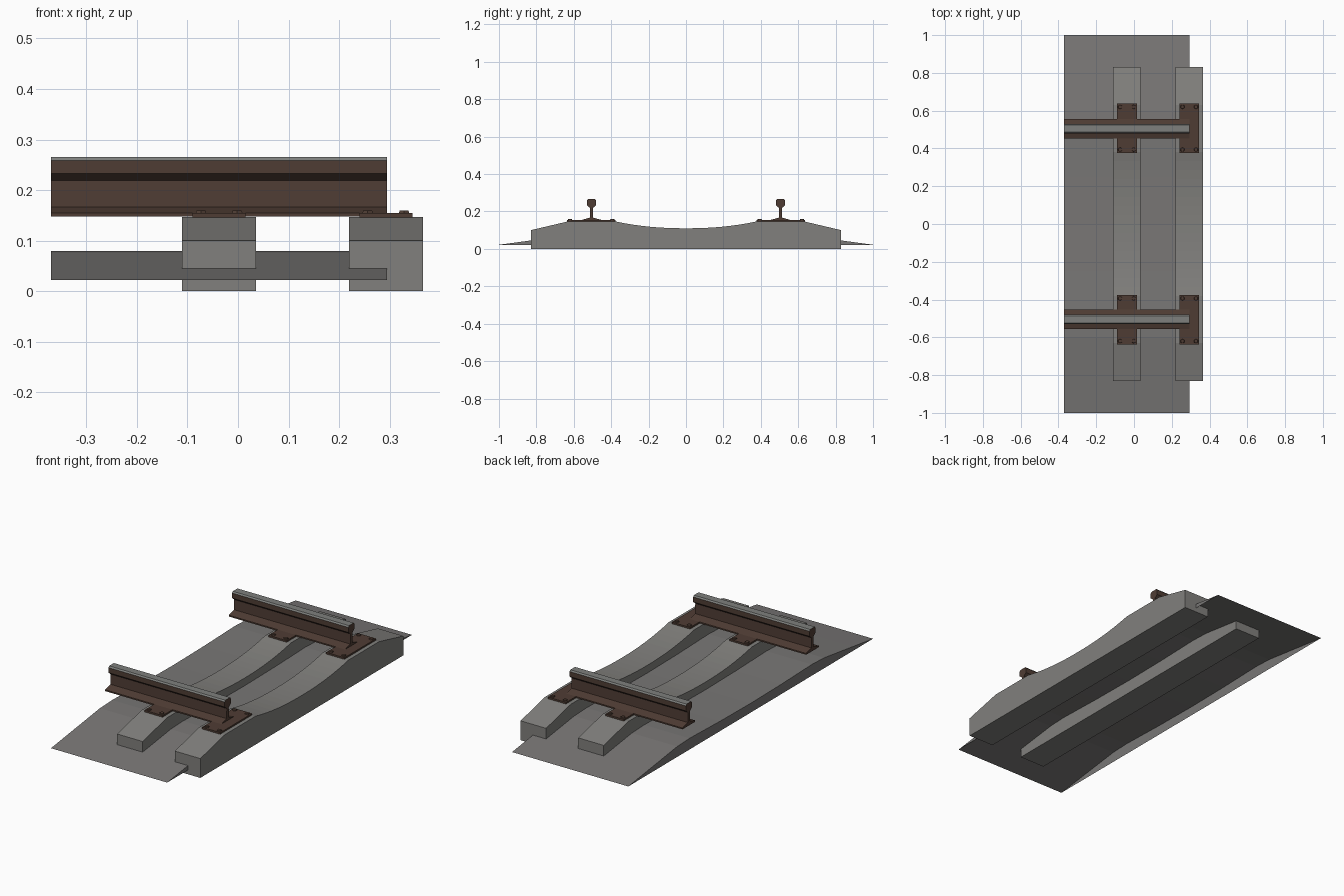
import bpy, bmesh, math

if "Cube" in bpy.data.objects:
    bpy.data.objects.remove(bpy.data.objects["Cube"])


def material(name, rgb):
    m = bpy.data.materials.new(name)
    m.diffuse_color = (*rgb, 1)
    m.use_nodes = True
    m.node_tree.nodes["Principled BSDF"].inputs["Base Color"].default_value = m.diffuse_color
    return m


BALLAST = material("ballast grey", (0.19, 0.184, 0.18))
CONCRETE = material("concrete grey", (0.22, 0.216, 0.205))
RUST = material("rusty brown", (0.078, 0.046, 0.034))
STEEL = material("worn steel", (0.21, 0.215, 0.205))


def finish(bm, name, *mats):
    me = bpy.data.meshes.new(name)
    bm.to_mesh(me)
    bm.free()
    for m in mats:
        me.materials.append(m)
    ob = bpy.data.objects.new(name, me)
    bpy.context.collection.objects.link(ob)
    return ob


def extrude_profile(name, profile, x0, x1, *mats, skip=None):
    """Sweep a closed (y, z) outline along x; skip = edge index left open."""
    bm = bmesh.new()
    a = [bm.verts.new((x0, y, z)) for y, z in profile]
    b = [bm.verts.new((x1, y, z)) for y, z in profile]
    bm.faces.new(a)
    bm.faces.new(b[::-1])
    n = len(profile)
    for i in range(n):
        if i != skip:
            j = (i + 1) % n
            bm.faces.new((a[j], a[i], b[i], b[j]))
    # outlines run clockwise or not: orient outward by signed area
    area = sum(p[0] * q[1] - q[0] * p[1] for p, q in zip(profile, profile[1:] + profile[:1]))
    if area > 0:
        bmesh.ops.reverse_faces(bm, faces=bm.faces[:])
    return finish(bm, name, *mats)


def mirrored(half, centre=0.0):
    """Complete a half outline given as (offset, z), right side first."""
    right = [(centre + y, z) for y, z in half]
    left = [(centre - y, z) for y, z in reversed(half) if y > 0]
    return right + left


# ballast bed: arched shell, open underneath
bed = mirrored([(0, 0.07), (0.25, 0.073), (0.5, 0.08), (0.6, 0.076),
                (0.83, 0.045), (1.0, 0.022)])
extrude_profile("ballast_bed", bed, -0.37, 0.295, BALLAST, skip=5)

# concrete sleepers with dished middle
dish = [(0.38 * i / 8, 0.11 + 0.037 * (i / 8) ** 2.2) for i in range(9)]
sleeper = mirrored(dish + [(0.63, 0.147), (0.83, 0.10), (0.83, 0.0)])
SLEEPER_X = (-0.0375, 0.2925)
for k, x in enumerate(SLEEPER_X):
    extrude_profile(f"sleeper_{k + 1}", sleeper, x - 0.073, x + 0.073, CONCRETE)

# rails: foot, web and head, with a worn top
rail = mirrored([(0.052, 0.148), (0.052, 0.155), (0.030, 0.161), (0.009, 0.167),
                 (0.008, 0.219), (0.025, 0.233), (0.025, 0.259), (0.019, 0.266)], 0.505)


def box(bm, x, y, z0, z1, sx, sy):
    vs = bmesh.ops.create_cube(bm, size=1)["verts"]
    for v in vs:
        v.co = (x + v.co.x * sx, y + v.co.y * sy, z0 + (v.co.z + 0.5) * (z1 - z0))


for side, label in ((1, "back"), (-1, "front")):
    ob = extrude_profile(f"rail_{label}", [(side * y, z) for y, z in rail],
                         -0.37, 0.295, RUST, STEEL)
    for p in ob.data.polygons:
        p.material_index = 1 if p.normal.z > 0.3 and p.center.z > 0.25 else 0

    for k, x in enumerate(SLEEPER_X):
        # base plate
        bm = bmesh.new()
        box(bm, x, side * 0.507, 0.146, 0.155, 0.105, 0.26)
        finish(bm, f"base_plate_{label}_{k + 1}", RUST)
        # bolts in the plate corners
        bm = bmesh.new()
        for dx in (-0.036, 0.036):
            for dy in (-0.113, 0.113):
                vs = bmesh.ops.create_cone(bm, cap_ends=True, segments=6, radius1=0.012,
                                           radius2=0.010, depth=0.006)["verts"]
                bmesh.ops.translate(bm, verts=vs, vec=(x + dx, side * 0.507 + dy, 0.157))
        finish(bm, f"plate_bolts_{label}_{k + 1}", RUST)
